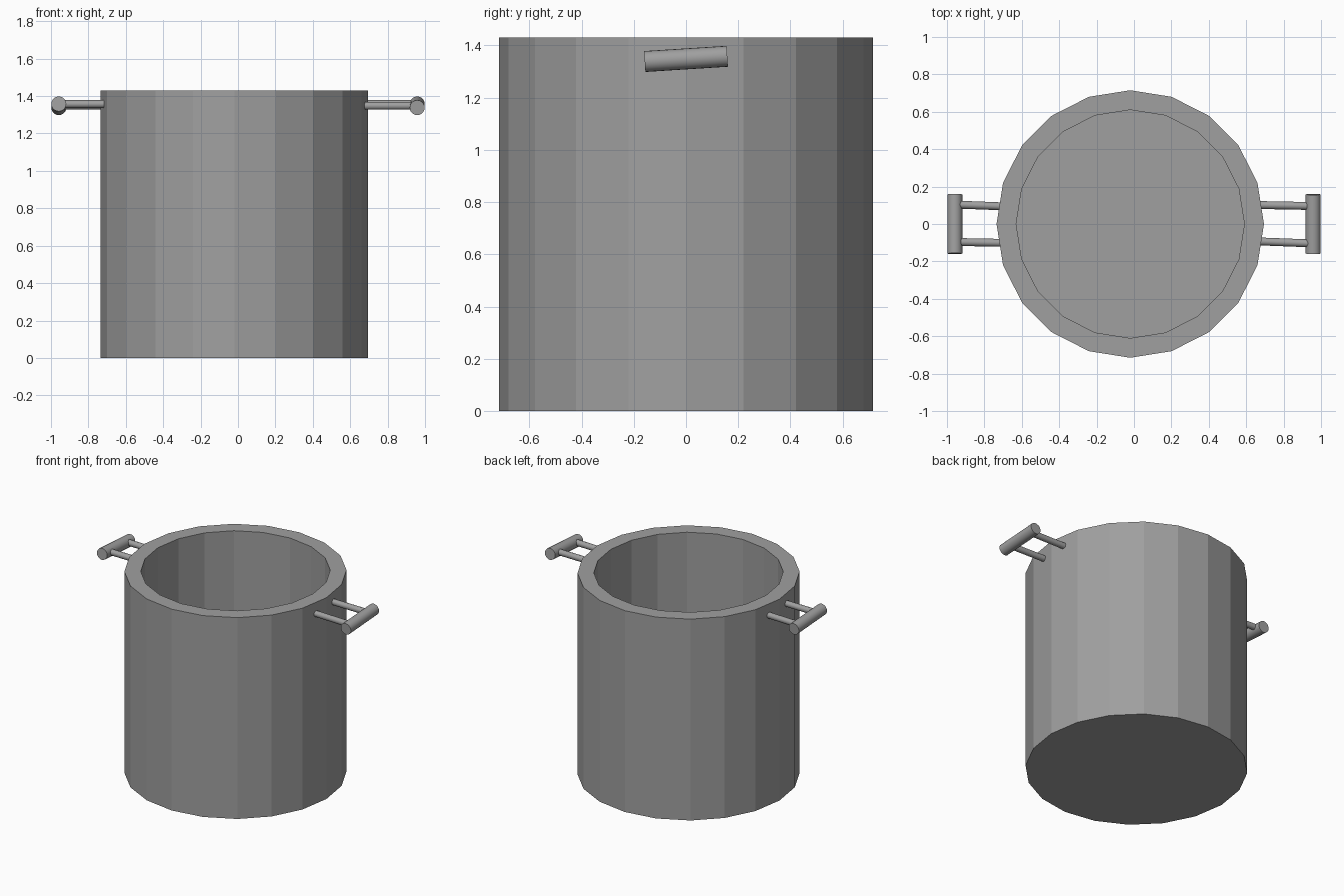
import bpy, bmesh
from math import radians
from mathutils import Matrix, Vector

cube = bpy.data.objects.get("Cube")
if cube:
    bpy.data.objects.remove(cube, do_unlink=True)

metal = bpy.data.materials.new("grey metal")
metal.use_nodes = True
GREY = (0.35, 0.35, 0.35, 1)
metal.diffuse_color = GREY
metal.node_tree.nodes["Principled BSDF"].inputs["Base Color"].default_value = GREY


def finish(name, bm):
    mesh = bpy.data.meshes.new(name)
    bm.to_mesh(mesh)
    bm.free()
    mesh.materials.append(metal)
    obj = bpy.data.objects.new(name, mesh)
    bpy.context.collection.objects.link(obj)
    return obj


def rod(name, start, end, radius, turn):
    """Flat-ended cylinder between two points, then placed by a matrix."""
    start, end = Vector(start), Vector(end)
    axis = end - start
    place = Matrix.Translation((start + end) / 2) @ axis.to_track_quat('Z', 'Y').to_matrix().to_4x4()
    bm = bmesh.new()
    bmesh.ops.create_cone(bm, cap_ends=True, segments=20, radius1=radius, radius2=radius,
                          depth=axis.length, matrix=turn @ place)
    for face in bm.faces:
        face.smooth = len(face.verts) == 4
    for edge in bm.edges:
        edge.smooth = all(len(f.verts) == 4 for f in edge.link_faces)
    return finish(name, bm)


# Pot: a twenty-sided cylinder, its top inset and sunk to form the cavity
HEIGHT, OUTER, INNER, FLOOR = 1.43, 0.715, 0.61, 0.1
bm = bmesh.new()
bmesh.ops.create_cone(bm, cap_ends=True, segments=20, radius1=OUTER, radius2=OUTER,
                      depth=HEIGHT, matrix=Matrix.Translation((-0.02, 0, HEIGHT / 2)))
top = max(bm.faces, key=lambda f: f.calc_center_median().z)
bmesh.ops.inset_individual(bm, faces=[top], thickness=0)
centre = Vector((-0.02, 0, HEIGHT))
for v in top.verts:
    v.co = centre + (v.co - centre) * (INNER / OUTER)
cavity = bmesh.ops.extrude_discrete_faces(bm, faces=[top])["faces"][0]
for v in cavity.verts:
    v.co.z = FLOOR
bmesh.ops.recalc_face_normals(bm, faces=bm.faces)
finish("pot_body", bm)

# Handles: the same slightly tilted grip and two rods, turned half round
for side, angle in (("left", 0), ("right", 180)):
    turn = Matrix.Rotation(radians(angle), 4, 'Z')
    rod(side + "_grip", (0.958, -0.158, 1.338), (0.958, 0.158, 1.358), 0.04, turn)
    rod(side + "_back_rod", (0.64, 0.102, 1.357), (0.955, 0.096, 1.357), 0.021, turn)
    rod(side + "_front_rod", (0.64, -0.092, 1.348), (0.955, -0.104, 1.348), 0.021, turn)
